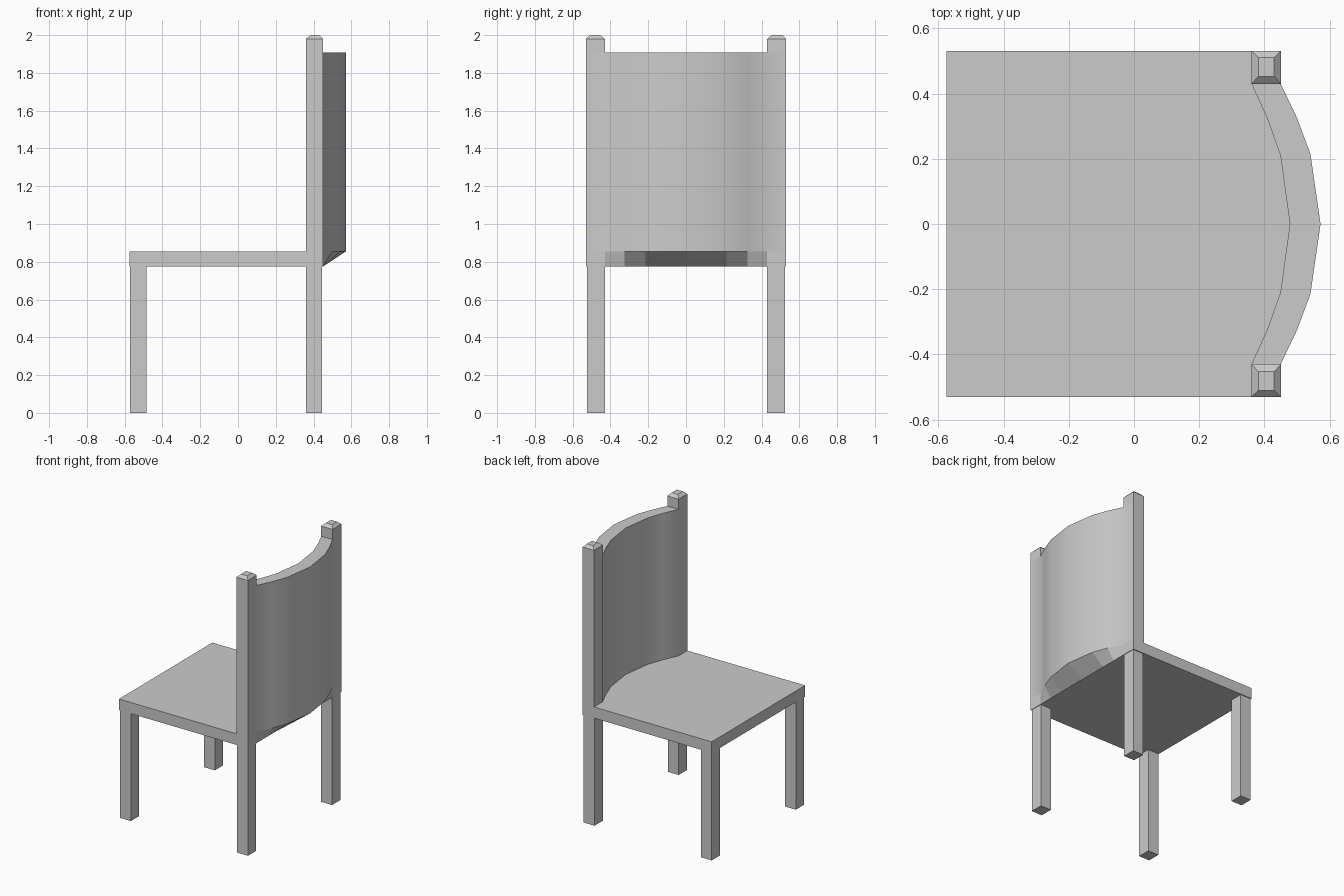
import bpy
import bmesh

if "Cube" in bpy.data.objects:
    bpy.data.objects.remove(bpy.data.objects["Cube"])


def loft(name, rings, smooth=False):
    """Closed solid skinned through matching rings of points."""
    bm = bmesh.new()
    loops = [[bm.verts.new(p) for p in ring] for ring in rings]
    n = len(loops[0])
    bm.faces.new(loops[0][::-1])
    bm.faces.new(loops[-1])
    for a, b in zip(loops, loops[1:]):
        for i in range(n):
            j = (i + 1) % n
            bm.faces.new((a[i], a[j], b[j], b[i]))
    bmesh.ops.recalc_face_normals(bm, faces=bm.faces)
    mesh = bpy.data.meshes.new(name)
    bm.to_mesh(mesh)
    bm.free()
    obj = bpy.data.objects.new(name, mesh)
    bpy.context.collection.objects.link(obj)
    if smooth:
        bpy.ops.object.select_all(action='DESELECT')
        obj.select_set(True)
        bpy.context.view_layer.objects.active = obj
        bpy.ops.object.shade_smooth_by_angle(angle=0.55)
    return obj


def at(plan, z):
    return [(x, y, z) for x, y in plan]


def rect(x0, x1, y0, y1):
    return [(x0, y0), (x1, y0), (x1, y1), (x0, y1)]


def mirrored(half):
    """Complete a symmetric curve running from -y to the middle point."""
    return half + [(x, -y) for x, y in half[-2::-1]]


SEAT_BOTTOM, SEAT_TOP, PANEL_TOP = 0.775, 0.855, 1.907
outer = mirrored([(0.45, -0.53), (0.45, -0.43), (0.50, -0.325), (0.541, -0.215), (0.572, 0)])
inner = mirrored([(0.36, -0.53), (0.36, -0.43), (0.408, -0.325), (0.449, -0.21), (0.478, 0)])

# Seat: straight lower rear edge flaring out to the curved back
front = [(-0.575, 0.53), (-0.575, -0.53)]
loft("seat", [at([(0.45, y) for x, y in outer] + front, SEAT_BOTTOM),
              at(outer + front, SEAT_TOP)])

# Curved backrest, including the square side posts
plan = outer + inner[::-1]
loft("backrest", [at(plan, SEAT_TOP), at(plan, PANEL_TOP)], smooth=True)

for side, s in (("right", -1), ("left", 1)):
    # Chamfered post tops
    base = rect(0.36, 0.45, s * 0.43, s * 0.53)
    tip = rect(0.382, 0.43, s * 0.453, s * 0.51)
    loft(f"post_top_{side}", [at(base, PANEL_TOP), at(base, 1.98), at(tip, 2.0)])
    # Legs
    for row, x in (("front", -0.571), ("back", 0.36)):
        leg = rect(x, x + 0.086, s * 0.43, s * 0.524)
        loft(f"{row}_leg_{side}", [at(leg, 0), at(leg, SEAT_BOTTOM)])
